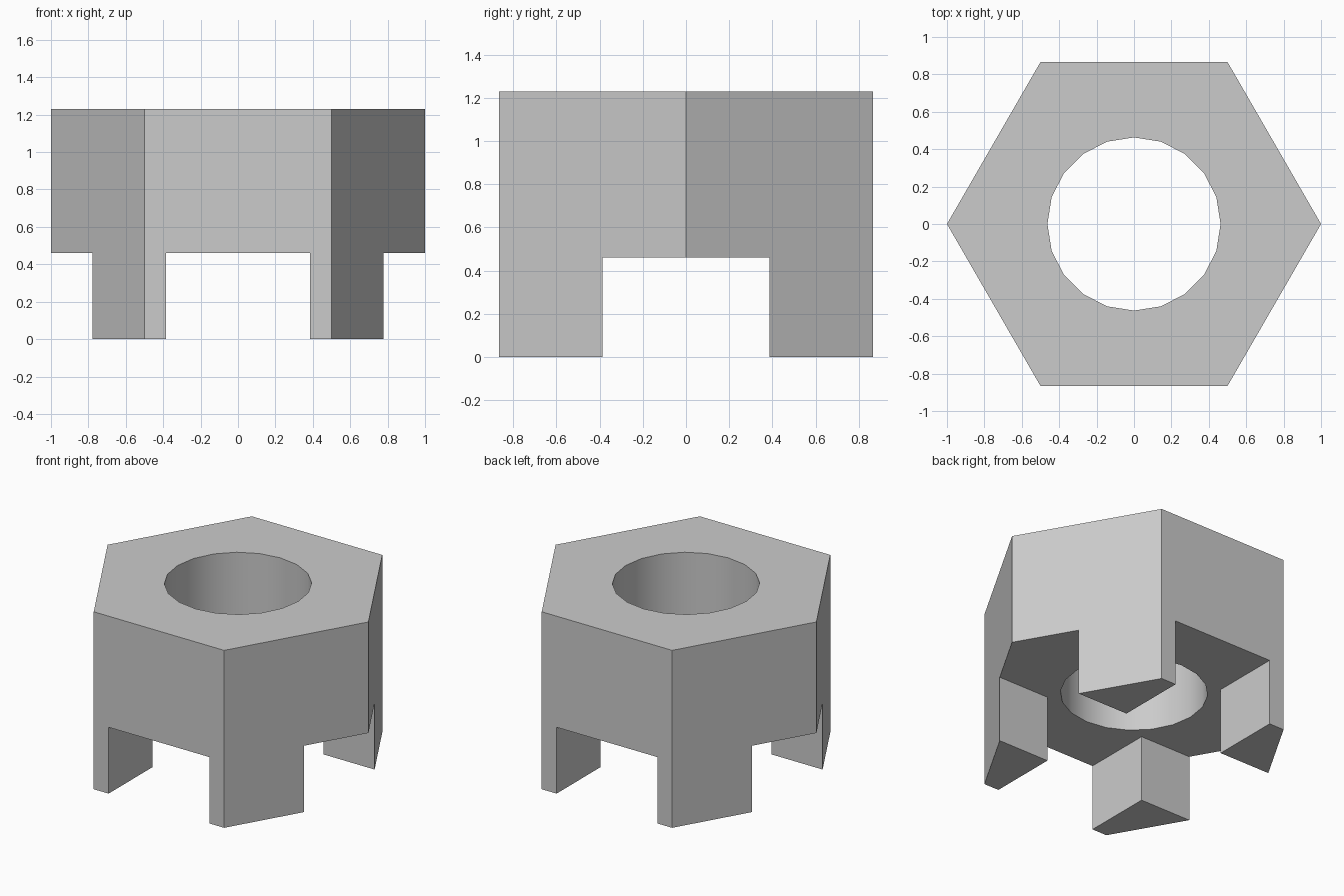
import bpy
import bmesh
from math import cos, sin, pi, radians

cube = bpy.data.objects.get("Cube")
if cube:
    bpy.data.objects.remove(cube, do_unlink=True)

HEIGHT = 1.23
HOLE_RADIUS = 0.463
SLOT_TOP = 0.46
SLOT_HALF = 0.386
REACH = 1.5


def polygon(sides, radius):
    return [(radius * cos(2 * pi * i / sides), radius * sin(2 * pi * i / sides))
            for i in range(sides)]


def prism(name, outline, bottom, top):
    """Extrude a flat outline straight up into a closed solid."""
    bm = bmesh.new()
    base = bm.faces.new([bm.verts.new((x, y, bottom)) for x, y in outline])
    result = bmesh.ops.extrude_face_region(bm, geom=[base], use_keep_orig=True)
    for v in result["geom"]:
        if isinstance(v, bmesh.types.BMVert):
            v.co.z = top
    bmesh.ops.recalc_face_normals(bm, faces=bm.faces)
    mesh = bpy.data.meshes.new(name)
    bm.to_mesh(mesh)
    bm.free()
    obj = bpy.data.objects.new(name, mesh)
    bpy.context.collection.objects.link(obj)
    return obj


def cut(target, cutter):
    """Subtract a cutter, then discard it."""
    cutter.hide_render = True
    mod = target.modifiers.new("cut", 'BOOLEAN')
    mod.operation = 'DIFFERENCE'
    mod.solver = 'EXACT'
    mod.object = cutter
    bpy.ops.object.modifier_apply(modifier=mod.name)
    bpy.data.objects.remove(cutter, do_unlink=True)


# Hexagonal body
nut = prism("slotted_hex_nut", polygon(6, 1.0), 0, HEIGHT)
bpy.ops.object.select_all(action='DESELECT')
bpy.context.view_layer.objects.active = nut
nut.select_set(True)

# Cross-shaped slots under the body leave four legs
s, r = SLOT_HALF, REACH
arm = [(r, -s), (r, s), (s, s)]
cross = []
for _ in range(4):
    cross += arm
    arm = [(-y, x) for x, y in arm]
cut(nut, prism("slot_cutter", cross, -REACH, SLOT_TOP))

# Round through hole
cut(nut, prism("hole_cutter", polygon(20, HOLE_RADIUS), -REACH, HEIGHT + REACH))

# Plain grey metal
grey = bpy.data.materials.new("plain_grey")
grey.use_nodes = True
colour = (0.6, 0.6, 0.6, 1.0)
grey.diffuse_color = colour
grey.node_tree.nodes["Principled BSDF"].inputs["Base Color"].default_value = colour
nut.data.materials.clear()
nut.data.materials.append(grey)

# Smooth bore, crisp outer edges
bpy.ops.object.shade_smooth_by_angle(angle=radians(30))
